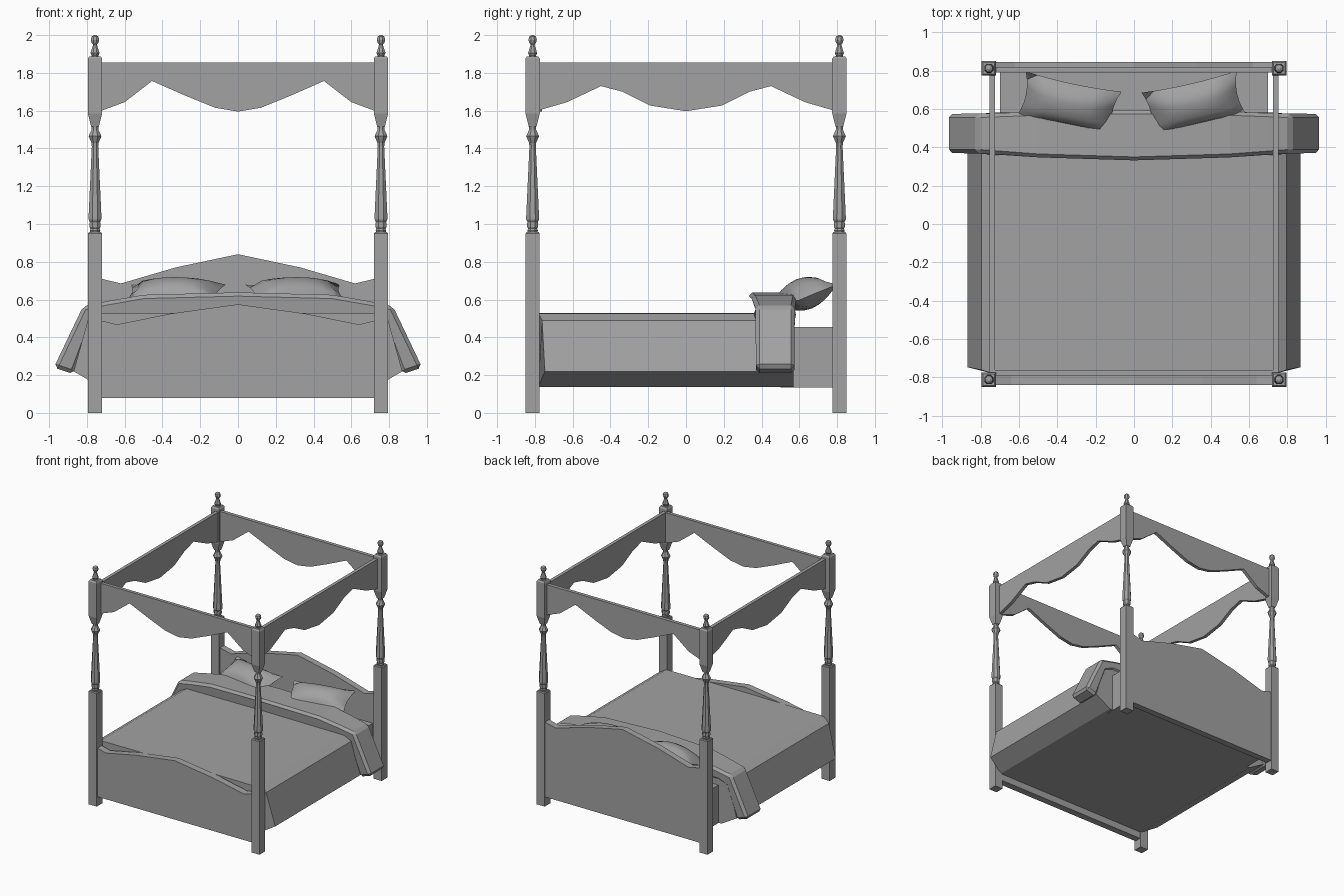
import bpy, bmesh, math
from mathutils import Matrix, Vector

cube = bpy.data.objects.get("Cube")
if cube:
    bpy.data.objects.remove(cube, do_unlink=True)

grey = bpy.data.materials.new("plain_grey")
grey.use_nodes = True
GREY = (0.36, 0.36, 0.36, 1)
grey.diffuse_color = GREY
grey.node_tree.nodes["Principled BSDF"].inputs["Base Color"].default_value = GREY


def finish(name, bm):
    bmesh.ops.recalc_face_normals(bm, faces=bm.faces)
    mesh = bpy.data.meshes.new(name)
    bm.to_mesh(mesh)
    bm.free()
    mesh.materials.append(grey)
    ob = bpy.data.objects.new(name, mesh)
    bpy.context.collection.objects.link(ob)
    return ob


def prism(name, outline, start, end, along="y"):
    """Extrude a 2D outline (side, z) along y or x."""
    bm = bmesh.new()
    place = (lambda s, z, d: (s, d, z)) if along == "y" else (lambda s, z, d: (d, s, z))
    face = bm.faces.new([bm.verts.new(place(s, z, start)) for s, z in outline])
    new = bmesh.ops.extrude_face_region(bm, geom=[face])["geom"]
    move = Vector(place(0, 0, end - start))
    bmesh.ops.translate(bm, vec=move, verts=[v for v in new if isinstance(v, bmesh.types.BMVert)])
    return finish(name, bm)


def mirrored(half):
    """Complete a half outline running outward from the centre line."""
    return [(-s, z) for s, z in reversed(half) if s > 0] + half


def turned(bm, profile, sides):
    """Loft rings of (half width, z); four sides make a square section."""
    grow = 1 / math.cos(math.pi / sides)
    rings = []
    for r, z in profile:
        ring = []
        for i in range(sides):
            a = 2 * math.pi * (i + 0.5) / sides
            ring.append(bm.verts.new((r * grow * math.cos(a), r * grow * math.sin(a), z)))
        rings.append(ring)
    for low, high in zip(rings, rings[1:]):
        for i in range(sides):
            j = (i + 1) % sides
            bm.faces.new((low[i], low[j], high[j], high[i]))
    bm.faces.new(rings[0][::-1])
    bm.faces.new(rings[-1])


# Four posts: square leg, turned shaft, square block and finial
for side, sx in (("right", -1), ("left", 1)):
    for end, sy in (("front", -1), ("back", 1)):
        bm = bmesh.new()
        turned(bm, [(.037, 0), (.037, .95), (.032, .957)], 4)
        turned(bm, [(.024, .95), (.028, .965), (.024, .975), (.029, .985), (.029, 1.005),
                    (.027, 1.01), (.034, 1.025), (.034, 1.04), (.017, 1.41), (.019, 1.43),
                    (.034, 1.465), (.018, 1.5), (.018, 1.53)], 8)
        turned(bm, [(.02, 1.515), (.038, 1.585), (.038, 1.875), (.03, 1.888)], 4)
        turned(bm, [(.022, 1.88), (.018, 1.892), (.024, 1.905), (.01, 1.95),
                    (.018, 1.96), (.022, 1.975), (.018, 1.992), (.006, 2)], 8)
        bmesh.ops.translate(bm, vec=(sx * .757, sy * .812, 0), verts=bm.verts)
        finish(f"{end}_{side}_post", bm)

# Scalloped canopy valances
TOP = 1.855
wave = mirrored([(0, 1.595), (.12, 1.615), (.28, 1.68), (.455, 1.757), (.6, 1.645), (.73, 1.597)])
wave += [(.73, TOP), (-.73, TOP)]
prism("front_valance", wave, -.79, -.762)
prism("back_valance", wave, .79, .82)
wave = mirrored([(0, 1.597), (.19, 1.627), (.335, 1.7), (.45, 1.73), (.63, 1.645), (.785, 1.6)])
wave += [(.785, TOP), (-.785, TOP)]
prism("right_valance", wave, -.754, -.726, "x")
prism("left_valance", wave, .726, .754, "x")

# Headboard and footboard with peaked tops
BASE = .08
head = mirrored([(0, .84), (.33, .77), (.62, .685), (.73, .712)])
prism("headboard", head + [(.73, BASE), (-.73, BASE)], .79, .845)
foot = mirrored([(0, .575), (.36, .525), (.64, .468), (.73, .49)])
prism("footboard", foot + [(.73, BASE), (-.73, BASE)], -.84, -.782)

# Mattress end under the pillows
prism("mattress", [(-.7, .135), (.7, .135), (.7, .455), (-.7, .455)], .5, .79)

# Blanket flaring down the sides, tucked in at the bottom
section = mirrored([(0, .53), (.73, .527), (.795, .49), (.87, .22), (.73, .138)])
blanket = prism("blanket", section, -.782, .57)
for v in blanket.data.vertices:
    if v.co.y < 0 and abs(v.co.x) > .75:
        v.co.y += .02 if v.co.z > .4 else .035

# Turned-back cover draped over the head end
section = mirrored([(0, .638), (.5, .625), (.7, .59), (.82, .565), (.975, .24), (.87, .205),
                    (.77, .47), (.7, .5)])
fold = prism("folded_cover", section, .33, .595)
for v in fold.data.vertices:
    bow = min(1, abs(v.co.x) / .8) ** 2
    v.co.y += bow * (.04 if v.co.y < .45 else -.02)
bevel = fold.modifiers.new("soft_edge", "BEVEL")
bevel.width = .02
bevel.segments = 1
bevel.limit_method = "ANGLE"
bevel.angle_limit = math.radians(50)


# Pillows: pinched cushions leaning on the headboard
def pillow(name, x, turn):
    bm = bmesh.new()
    for face_side in (-1, 1):
        grid = bmesh.ops.create_grid(bm, x_segments=8, y_segments=6, size=1)["verts"]
        for v in grid:
            u, w = v.co.x, v.co.y
            puff = max(0, (1 - u * u) * (1 - w * w)) ** .5
            v.co = (u * .255 * (1 - .1 * (1 - w * w)),
                    w * .13 * (1 - .1 * (1 - u * u)),
                    face_side * .085 * puff)
    bmesh.ops.remove_doubles(bm, verts=bm.verts, dist=.0005)
    pose = (Matrix.Translation((x, .625, .63)) @ Matrix.Rotation(math.radians(turn), 4, "Z")
            @ Matrix.Rotation(math.radians(22), 4, "X"))
    bmesh.ops.transform(bm, matrix=pose, verts=bm.verts)
    ob = finish(name, bm)
    bpy.ops.object.select_all(action="DESELECT")
    ob.select_set(True)
    bpy.context.view_layer.objects.active = ob
    bpy.ops.object.shade_smooth_by_angle(angle=math.radians(50))


pillow("right_pillow", -.34, -12)
pillow("left_pillow", .315, 13)
